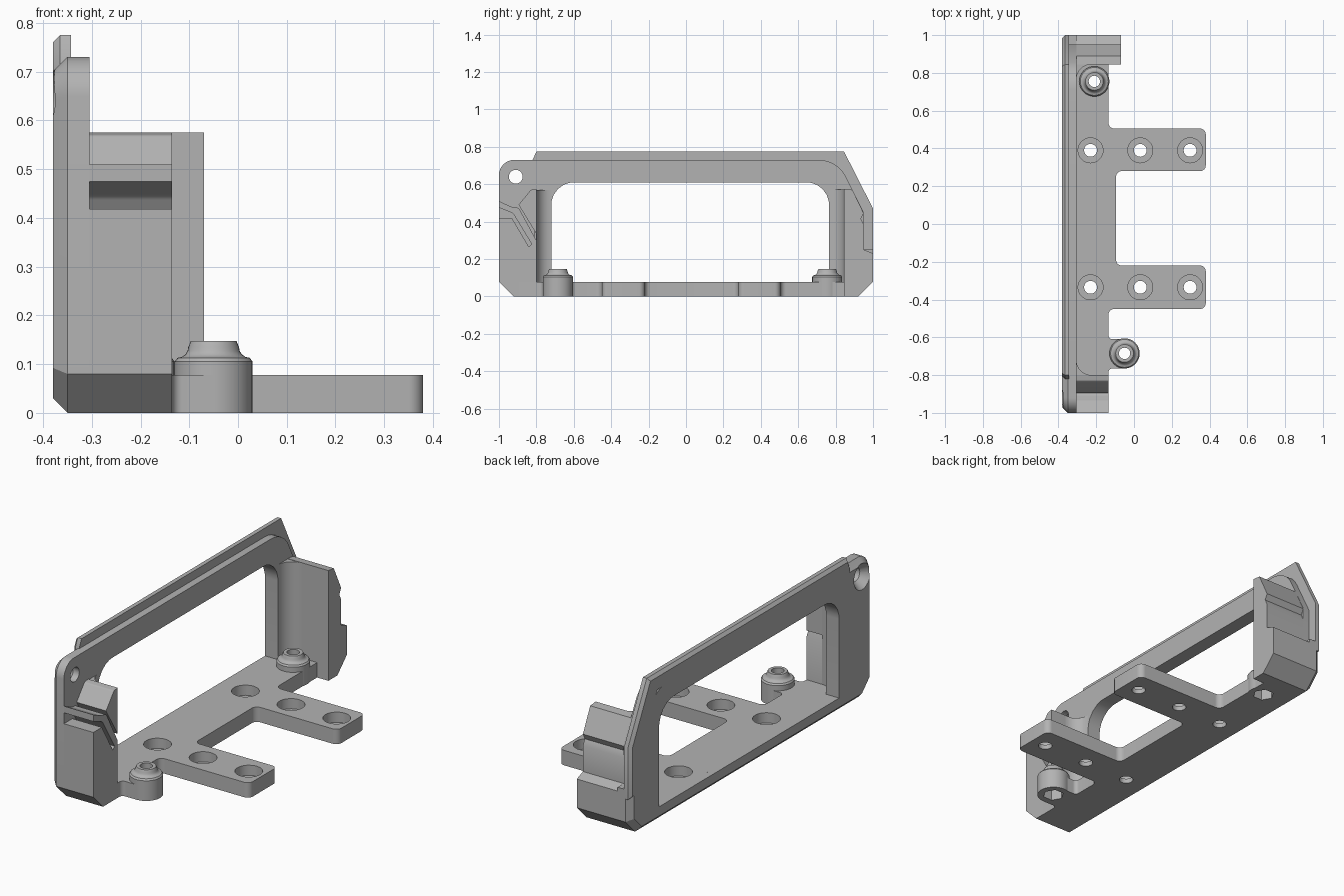
import bpy, bmesh, math
from mathutils import Vector

cube = bpy.data.objects.get("Cube")
if cube:
    bpy.data.objects.remove(cube, do_unlink=True)

grey = bpy.data.materials.new("plain_grey")
grey.use_nodes = True
COLOUR = (0.45, 0.45, 0.45, 1)
grey.diffuse_color = COLOUR
grey.node_tree.nodes["Principled BSDF"].inputs["Base Color"].default_value = COLOUR


def finish(name, bm):
    bmesh.ops.recalc_face_normals(bm, faces=bm.faces)
    mesh = bpy.data.meshes.new(name)
    bm.to_mesh(mesh)
    bm.free()
    mesh.materials.append(grey)
    obj = bpy.data.objects.new(name, mesh)
    bpy.context.collection.objects.link(obj)
    return obj


def rounded(points, steps=6):
    """Points are (a, b) or (a, b, corner radius)."""
    out = []
    for i, p in enumerate(points):
        c = Vector(p[:2])
        if len(p) < 3:
            out.append(c)
            continue
        u = (Vector(points[i - 1][:2]) - c).normalized()
        v = (Vector(points[(i + 1) % len(points)][:2]) - c).normalized()
        half = u.angle(v) / 2
        mid = c + (u + v).normalized() * p[2] / math.sin(half)
        start = c + u * p[2] / math.tan(half) - mid
        end = c + v * p[2] / math.tan(half) - mid
        for k in range(steps + 1):
            t = k / steps
            out.append(mid + start.lerp(end, t).normalized() * p[2])
    return out


def prism(name, points, lo, hi, axis="x", chamfer=0):
    """Extrude a profile: axis x takes (y, z) points, axis z takes (x, y)."""
    bm = bmesh.new()
    place = (lambda a, b, h: (h, a, b)) if axis == "x" else (lambda a, b, h: (a, b, h))
    pts = rounded(points)
    rings = [[bm.verts.new(place(p.x, p.y, h)) for p in pts] for h in (lo, hi)]
    n = len(pts)
    low = bm.faces.new(rings[0])
    bm.faces.new(rings[1])
    for i in range(n):
        j = (i + 1) % n
        bm.faces.new((rings[0][i], rings[0][j], rings[1][j], rings[1][i]))
    bmesh.ops.recalc_face_normals(bm, faces=bm.faces)
    if chamfer:
        bmesh.ops.bevel(bm, geom=list(low.edges), offset=chamfer, segments=1,
                        profile=0.5, affect="EDGES")
    return finish(name, bm)


def lathe(name, profile, centre, sides=32, axis="z"):
    """Closed turned solid from (radius, height) pairs."""
    bm = bmesh.new()
    rings = []
    for r, h in profile:
        ring = []
        for k in range(sides):
            a = math.tau * k / sides
            p = (r * math.cos(a), r * math.sin(a), h)
            if axis == "x":
                p = (p[2], p[0], p[1])
            ring.append(bm.verts.new(Vector(centre) + Vector(p)))
        rings.append(ring)
    bm.faces.new(rings[0])
    bm.faces.new(rings[-1])
    for a, b in zip(rings, rings[1:]):
        for i in range(sides):
            j = (i + 1) % sides
            bm.faces.new((a[i], a[j], b[j], b[i]))
    return finish(name, bm)


def cut(obj, cutters):
    for c in cutters:
        mod = obj.modifiers.new("cut", "BOOLEAN")
        mod.operation = "DIFFERENCE"
        mod.solver = "EXACT"
        mod.object = c
        bpy.ops.object.select_all(action="DESELECT")
        bpy.context.view_layer.objects.active = obj
        obj.select_set(True)
        bpy.ops.object.modifier_apply(modifier=mod.name)


OUT, IN = -0.38, -0.305      # outer and inner face of the side frame
END = -0.135                 # inner edge of the floor strip
FLOOR = 0.078
parts, helpers = [], []

# Side frame with rounded window and countersunk screw hole
frame = prism("side_frame", [
    (-0.92, 0), (0.92, 0), (1, 0.08), (1, 0.25), (0.95, 0.25), (0.95, 0.45),
    (0.81, 0.73, 0.16), (-1, 0.73, 0.08), (-1, 0.08)], OUT, IN, chamfer=0.03)
window = prism("window_cutter", [
    (-0.72, FLOOR), (0.765, FLOOR), (0.765, 0.61, 0.12), (-0.72, 0.61, 0.12)], -0.5, -0.2)
screw = lathe("screw_cutter", [(0.075, -0.01), (0.065, 0.005), (0.037, 0.04), (0.037, 0.2)],
              (OUT, -0.91, 0.64), axis="x")
cut(frame, [window, screw])
helpers += [window, screw]
parts.append(frame)

# Thin lip along the top and down the sloped rear edge
parts.append(prism("frame_lip", [
    (-0.82, 0.68), (-0.82, 0.73), (-0.8, 0.775), (0.845, 0.775), (1, 0.47),
    (1, 0.2), (0.9, 0.2), (0.9, 0.45), (0.77, 0.68)], OUT, -0.343, chamfer=0.015))

# Floor strip with two arms and a tab for the front post
R = 0.03
floor = prism("floor_plate", [
    (-0.345, -0.9), (END, -0.9), (END, -0.765, 0.02), (-0.05, -0.765), (-0.05, -0.61),
    (END, -0.61, 0.02), (END, -0.45, R), (0.38, -0.45, R), (0.38, -0.22, R),
    (-0.095, -0.22, R), (-0.095, 0.28, R), (0.38, 0.28, R), (0.38, 0.505, R),
    (END, 0.505, R), (END, 0.9), (-0.345, 0.9)], 0, FLOOR, "z")
bores = [lathe("bore_cutter", [(0.034, -0.1), (0.034, 0.025), (0.066, 0.025), (0.066, 0.2)],
               (x, y, 0)) for x in (-0.23, 0.033, 0.297) for y in (-0.335, 0.39)]
parts.append(floor)
helpers += bores

# Screw posts with a curved shoulder, each with a nut pocket underneath
posts, pockets = [], []
for label, x, y in (("front", -0.05, -0.685), ("rear", -0.21, 0.755)):
    shoulder = [(0.052 + 0.022 * (1 - math.sin(t)), 0.113 + 0.022 * (1 - math.cos(t)))
                for t in (0, 0.4, 0.8, 1.2, math.pi / 2)]
    posts.append(lathe(label + "_post", [(0.08, 0), (0.08, 0.105)] + shoulder
                       + [(0.047, 0.147)], (x, y, 0)))
    pockets.append(lathe("bolt_cutter", [(0.03, -0.1), (0.03, 0.3)], (x, y, 0)))
    pockets.append(lathe("nut_cutter", [(0.052, -0.1), (0.052, 0.06)], (x, y, 0), sides=6))
cut(floor, bores + pockets)
for post, pair in zip(posts, (pockets[:2], pockets[2:])):
    cut(post, pair)
parts += posts
helpers += pockets

# Front wall with its diagonal spring slot
parts.append(prism("front_wall", [
    (-0.92, 0), (-0.8, 0), (-0.8, 0.3), (-0.895, 0.475, 0.03), (-0.935, 0.48, 0.03),
    (-1, 0.51), (-1, 0.475), (-0.925, 0.445, 0.03), (-0.825, 0.28), (-0.84, 0.265),
    (-0.93, 0.418), (-1, 0.418), (-1, 0.08)], IN - 0.01, END))
parts.append(prism("front_hook", [
    (-0.8, 0.335), (-0.8, 0.575), (-0.83, 0.57, 0.015), (-0.895, 0.49)], IN - 0.01, END))

# Rear wall with a stepped catch
parts.append(prism("rear_wall", [
    (0.845, 0), (0.92, 0), (1, 0.08), (1, 0.23), (0.95, 0.25), (0.95, 0.385),
    (0.935, 0.415), (0.95, 0.445), (0.89, 0.57), (0.845, 0.575)], IN - 0.01, -0.07))

# Concave fillets joining the walls to the frame
for label, wall, side, top in (("front", -0.8, 1, 0.57), ("rear", 0.845, -1, 0.573)):
    arc = [(IN + 0.08 * (1 - math.sin(t)), wall + side * 0.08 * (1 - math.cos(t)))
           for t in (math.pi / 16 * k for k in range(9))]
    pts = arc + [(IN - 0.01, wall + side * 0.08), (IN - 0.01, wall - side * 0.01),
                 (IN + 0.08, wall - side * 0.01)]
    parts.append(prism(label + "_fillet", pts, 0.04, top, "z"))

for h in helpers:
    bpy.data.objects.remove(h, do_unlink=True)
bpy.ops.object.select_all(action="DESELECT")
for p in parts:
    p.select_set(True)
bpy.context.view_layer.objects.active = parts[0]
bpy.ops.object.shade_smooth_by_angle(angle=math.radians(30))
